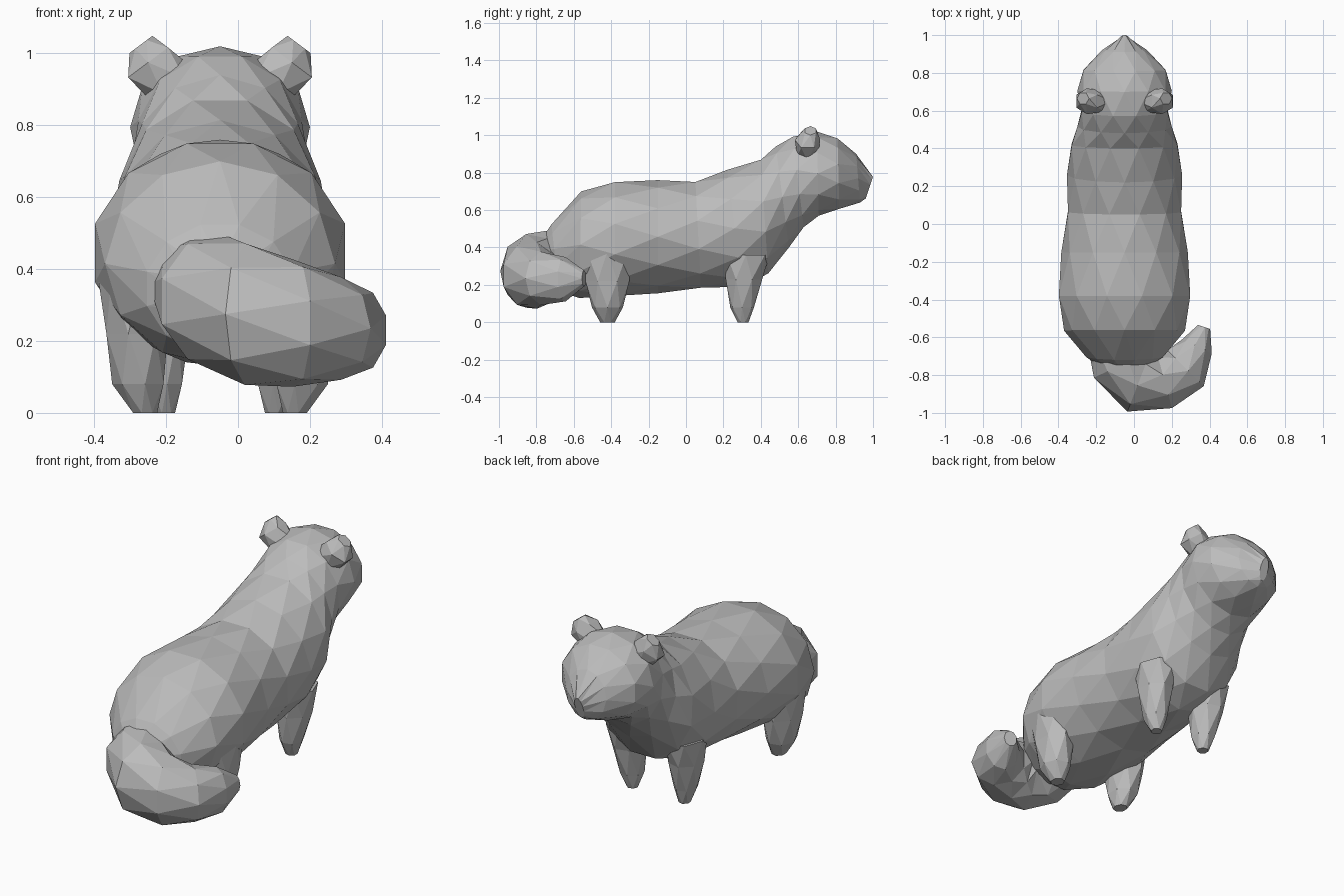
import bpy
import bmesh
import math
from mathutils import Vector

cube = bpy.data.objects.get("Cube")
if cube:
    bpy.data.objects.remove(cube, do_unlink=True)

fur = bpy.data.materials.new("grey fur")
fur.use_nodes = True
GREY = (0.5, 0.5, 0.5, 1)
fur.diffuse_color = GREY
fur.node_tree.nodes["Principled BSDF"].inputs["Base Color"].default_value = GREY

MID = -0.05  # centre line of the animal
X = Vector((1, 0, 0))
Z = Vector((0, 0, 1))


def loft(name, rings, sides):
    """Skin rings of (centre, side vector, up vector) into a faceted solid."""
    bm = bmesh.new()
    loops = []
    for i, (c, u, v) in enumerate(rings):
        turn = (i % 2) * 0.5  # staggered rings give triangular facets
        angles = [(k + turn) * math.tau / sides for k in range(sides)]
        loops.append([bm.verts.new(c + u * math.cos(a) + v * math.sin(a)) for a in angles])
    for i in range(len(loops) - 1):
        a, b = loops[i], loops[i + 1]
        for k in range(sides):
            n = (k + 1) % sides
            if i % 2 == 0:
                bm.faces.new((a[k], a[n], b[k]))
                bm.faces.new((a[n], b[n], b[k]))
            else:
                bm.faces.new((a[k], a[n], b[n]))
                bm.faces.new((a[k], b[n], b[k]))
    bm.faces.new(loops[0])
    bm.faces.new(loops[-1])
    bmesh.ops.recalc_face_normals(bm, faces=bm.faces)
    mesh = bpy.data.meshes.new(name)
    bm.to_mesh(mesh)
    bm.free()
    mesh.materials.append(fur)
    obj = bpy.data.objects.new(name, mesh)
    bpy.context.collection.objects.link(obj)
    return obj


def pair(name, rings, sides):
    """Make a left part and its mirrored right twin; ring x is measured from the centre line."""
    for side, s in (("left", 1), ("right", -1)):
        placed = [(Vector((MID + s * c[0], c[1], c[2])),
                   Vector((s * u[0], u[1], u[2])),
                   Vector((s * v[0], v[1], v[2]))) for c, u, v in rings]
        loft(f"{side}_{name}", placed, sides)


# Body, neck and head: top y, top z, bottom y, bottom z, half width
sections = [
    (-0.79, 0.42, -0.75, 0.24, 0.10),
    (-0.72, 0.53, -0.68, 0.16, 0.21),
    (-0.56, 0.70, -0.57, 0.13, 0.32),
    (-0.38, 0.76, -0.38, 0.13, 0.36),
    (-0.15, 0.76, -0.15, 0.155, 0.335),
    (0.05, 0.76, 0.08, 0.175, 0.31),
    (0.22, 0.815, 0.30, 0.19, 0.305),
    (0.40, 0.88, 0.44, 0.25, 0.29),
    (0.48, 0.94, 0.55, 0.40, 0.25),
    (0.57, 1.00, 0.63, 0.50, 0.235),
    (0.70, 1.02, 0.71, 0.57, 0.25),
    (0.81, 0.99, 0.82, 0.60, 0.225),
    (0.91, 0.90, 0.93, 0.64, 0.12),
    (1.00, 0.78, 0.96, 0.66, 0.025),
]
body = []
for ty, tz, by, bz, w in sections:
    top, bottom = Vector((MID, ty, tz)), Vector((MID, by, bz))
    body.append(((top + bottom) / 2, X * w, (top - bottom) / 2))
loft("body", body, 12)

# Bushy tail curling round to the left: x, y, z, radius across, radius up
path = [
    (-0.08, -0.60, 0.36, 0.17, 0.15),
    (-0.06, -0.74, 0.31, 0.18, 0.185),
    (0.03, -0.825, 0.275, 0.18, 0.20),
    (0.16, -0.825, 0.25, 0.165, 0.18),
    (0.27, -0.76, 0.235, 0.14, 0.145),
    (0.335, -0.65, 0.23, 0.09, 0.12),
    (0.37, -0.545, 0.235, 0.035, 0.045),
]
points = [Vector(p[:3]) for p in path]
tail = []
for i, p in enumerate(path):
    along = points[min(i + 1, len(path) - 1)] - points[max(i - 1, 0)]
    across = along.cross(Z).normalized()
    tail.append((points[i], across * p[3], Z * p[4]))
loft("tail", tail, 9)


def leg(name, rows):
    """Rows are offset x, y, z, half width, half depth."""
    pair(name, [((x, y, z), (w, 0, 0), (0, d, 0)) for x, y, z, w, d in rows], 7)


leg("front_leg", [
    (0.17, 0.32, 0.36, 0.10, 0.13),
    (0.17, 0.31, 0.23, 0.085, 0.10),
    (0.16, 0.30, 0.08, 0.06, 0.065),
    (0.155, 0.305, 0.0, 0.03, 0.03),
])
leg("rear_leg", [
    (0.24, -0.42, 0.38, 0.10, 0.14),
    (0.235, -0.42, 0.22, 0.09, 0.12),
    (0.225, -0.42, 0.08, 0.075, 0.085),
    (0.21, -0.42, 0.0, 0.035, 0.04),
])

# Small blunt ears, leaning outward
lean = Vector((0.8, 0, -0.6))
pair("ear", [(c, lean * r, Vector((0, r * 0.85, 0))) for c, r in (
    ((0.13, 0.65, 0.91), 0.075),
    ((0.20, 0.65, 0.975), 0.08),
    ((0.22, 0.665, 1.025), 0.04),
)], 6)
